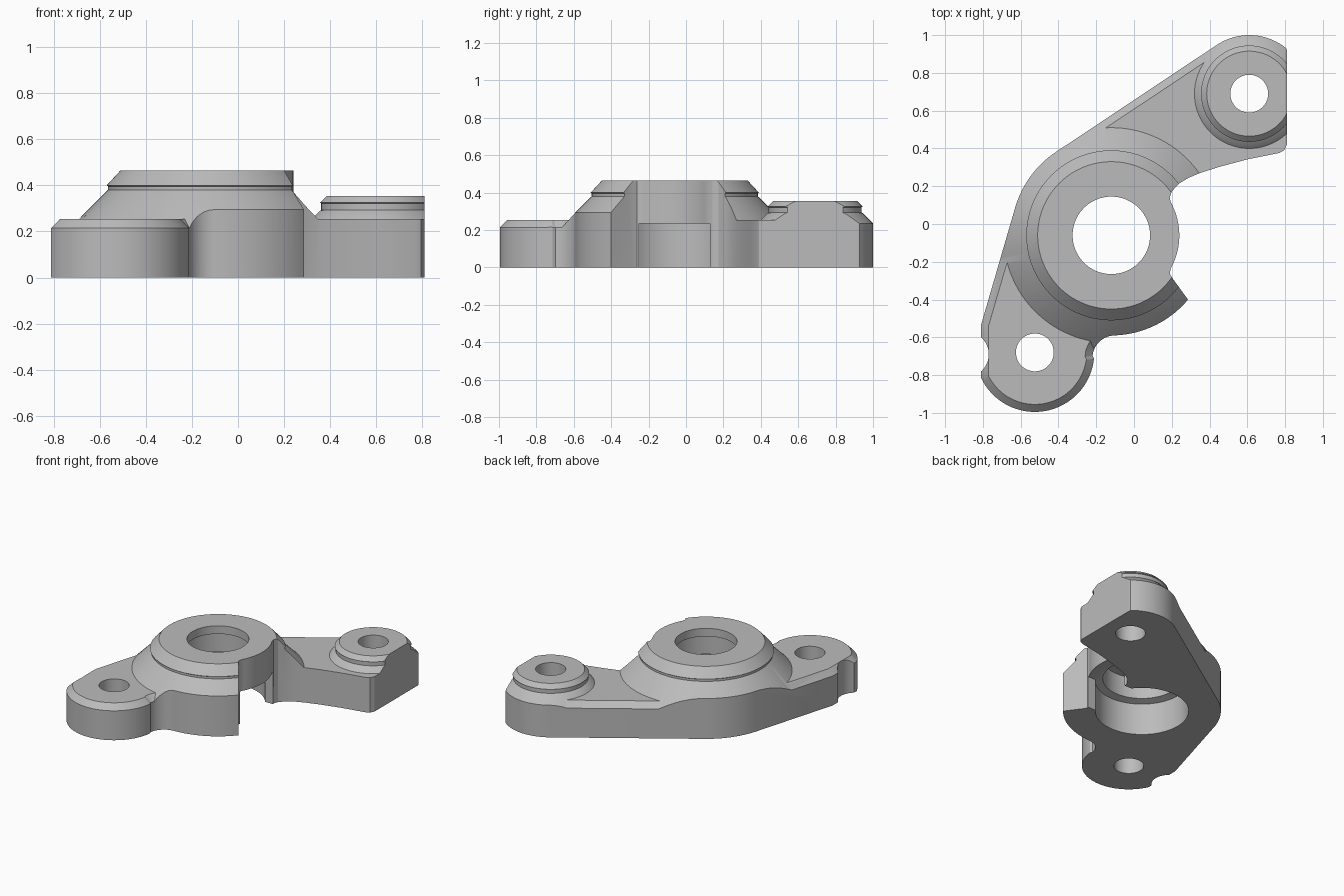
import bpy
import bmesh
from math import radians, cos, sin, pi
from mathutils import Vector

if "Cube" in bpy.data.objects:
    bpy.data.objects.remove(bpy.data.objects["Cube"])

HUB, LOBE, BOSS = Vector((-0.12, -0.06)), Vector((-0.525, -0.68)), Vector((0.61, 0.69))
HUB_R, LOBE_R, BOSS_R = 0.53, 0.315, 0.31
SIDE = 0.81  # both ends are trimmed flat here

grey = bpy.data.materials.new("cast grey")
grey.use_nodes = True
grey.diffuse_color = (0.5, 0.5, 0.5, 1)
grey.node_tree.nodes["Principled BSDF"].inputs["Base Color"].default_value = (0.5, 0.5, 0.5, 1)


def arc(centre, r, a0, a1, n):
    angles = [radians(a0 + (a1 - a0) * i / n) for i in range(n + 1)]
    return [Vector((centre.x + r * cos(a), centre.y + r * sin(a))) for a in angles]


def loft(name, rings):
    """Closed solid through rings of equal length, given as (points, z)."""
    bm = bmesh.new()
    loops = [[bm.verts.new((p.x, p.y, z)) for p in pts] for pts, z in rings]
    bm.faces.new(loops[0])
    bm.faces.new(loops[-1])
    n = len(loops[0])
    for a, b in zip(loops, loops[1:]):
        for i in range(n):
            j = (i + 1) % n
            bm.faces.new((a[i], a[j], b[j], b[i]))
    bmesh.ops.recalc_face_normals(bm, faces=bm.faces)
    mesh = bpy.data.meshes.new(name)
    bm.to_mesh(mesh)
    bm.free()
    mesh.materials.append(grey)
    obj = bpy.data.objects.new(name, mesh)
    bpy.context.collection.objects.link(obj)
    return obj


def turned(name, centre, profile, n=96):
    """Solid of revolution from (radius, z) pairs."""
    return loft(name, [(arc(centre, r, 0, 360 - 360 / n, n - 1), z) for r, z in profile])


def combine(target, tool, operation):
    mod = target.modifiers.new("combine", "BOOLEAN")
    mod.operation, mod.solver, mod.object = operation, "EXACT", tool
    bpy.ops.object.select_all(action="DESELECT")
    bpy.context.view_layer.objects.active = target
    target.select_set(True)
    bpy.ops.object.modifier_apply(modifier=mod.name)
    bpy.data.objects.remove(tool)


# Outline, counterclockwise; chamfered stretches are marked True
stretches = [
    (arc(LOBE, LOBE_R, 205, 354, 36), True),
    (arc(Vector((-0.10, -0.71)), 0.12, 174, 92, 14), True),
    (arc(HUB, HUB_R, -87, -40, 14), False),
    # open notch beside the hub
    ([Vector(p) for p in ((0.202, -0.285), (0.189, -0.262))], False),
    (arc(HUB, 0.36, -29, 29, 18), False),
    ([Vector(p) for p in ((0.189, 0.142), (0.202, 0.175), (0.24, 0.215), (0.29, 0.245))], False),
    # underside of the long arm and its rounded corner
    ([Vector(p) for p in ((0.35, 0.27), (0.45, 0.302), (0.6, 0.342), (0.77, 0.376),
                          (0.795, 0.39), (0.81, 0.42), (0.83, 0.46))], False),
    (arc(BOSS, BOSS_R, 0, 123.7, 32), True),
    (arc(HUB, HUB_R, 123.7, 163.7, 16), True),
    ([Vector((-SIDE, -0.535))], True),
]
outline = [p for pts, _ in stretches for p in pts]
chamfered = [flag for pts, flag in stretches for _ in pts]


def inset(amount, plain):
    result = []
    for i, p in enumerate(outline):
        before = (p - outline[i - 1]).normalized()
        after = (outline[(i + 1) % len(outline)] - p).normalized()
        t = (before + after).normalized()
        result.append(p + Vector((-t.y, t.x)) * (amount if chamfered[i] else plain))
    return result


# Arm plate with chamfered rim, oversized so the outline trims it
body = loft("bracket_body", [
    (inset(-0.02, -0.005), -0.1),
    (inset(-0.02, -0.005), 0.195),
    (inset(0.04, -0.005), 0.255),
])

# Hub and mounting boss, each with a shallow groove under the cap
hub = turned("hub", HUB, [(0.875, -0.05), (0.45, 0.375), (0.444, 0.38), (0.444, 0.396),
                          (0.45, 0.40), (0.39, 0.465)], 128)
combine(body, hub, "UNION")
boss = turned("boss", BOSS, [(0.365, 0.18), (0.255, 0.29), (0.249, 0.293), (0.249, 0.322),
                             (0.255, 0.325), (0.225, 0.355)])
combine(body, boss, "UNION")

# Trim everything to the outline and the flat end
trim_line = [Vector((min(p.x, SIDE), p.y)) for p in outline]
combine(body, loft("trim", [(trim_line, 0), (trim_line, 0.6)]), "INTERSECT")

# Stepped bore, open from below
bore = turned("bore", HUB, [(0.313, -0.1), (0.313, 0.235), (0.262, 0.25), (0.262, 0.405),
                            (0.205, 0.406), (0.205, 0.6)], 128)
combine(body, bore, "DIFFERENCE")

# Window from the bore into the side notch
window = [Vector(p) for p in ((0.05, -0.25), (0.32, -0.25), (0.32, 0.128), (0.05, 0.128))]
combine(body, loft("window", [(window, -0.1), (window, 0.236)]), "DIFFERENCE")

# Bolt holes and the scallop in the short arm's end
for name, centre, r in (("lobe_hole", LOBE, 0.1), ("boss_hole", BOSS, 0.1),
                        ("scallop", Vector((-0.89, -0.69)), 0.121)):
    combine(body, turned(name, centre, [(r, -0.1), (r, 0.6)], 64), "DIFFERENCE")

bpy.ops.object.select_all(action="DESELECT")
bpy.context.view_layer.objects.active = body
body.select_set(True)
bpy.ops.object.shade_smooth_by_angle(angle=radians(22))
